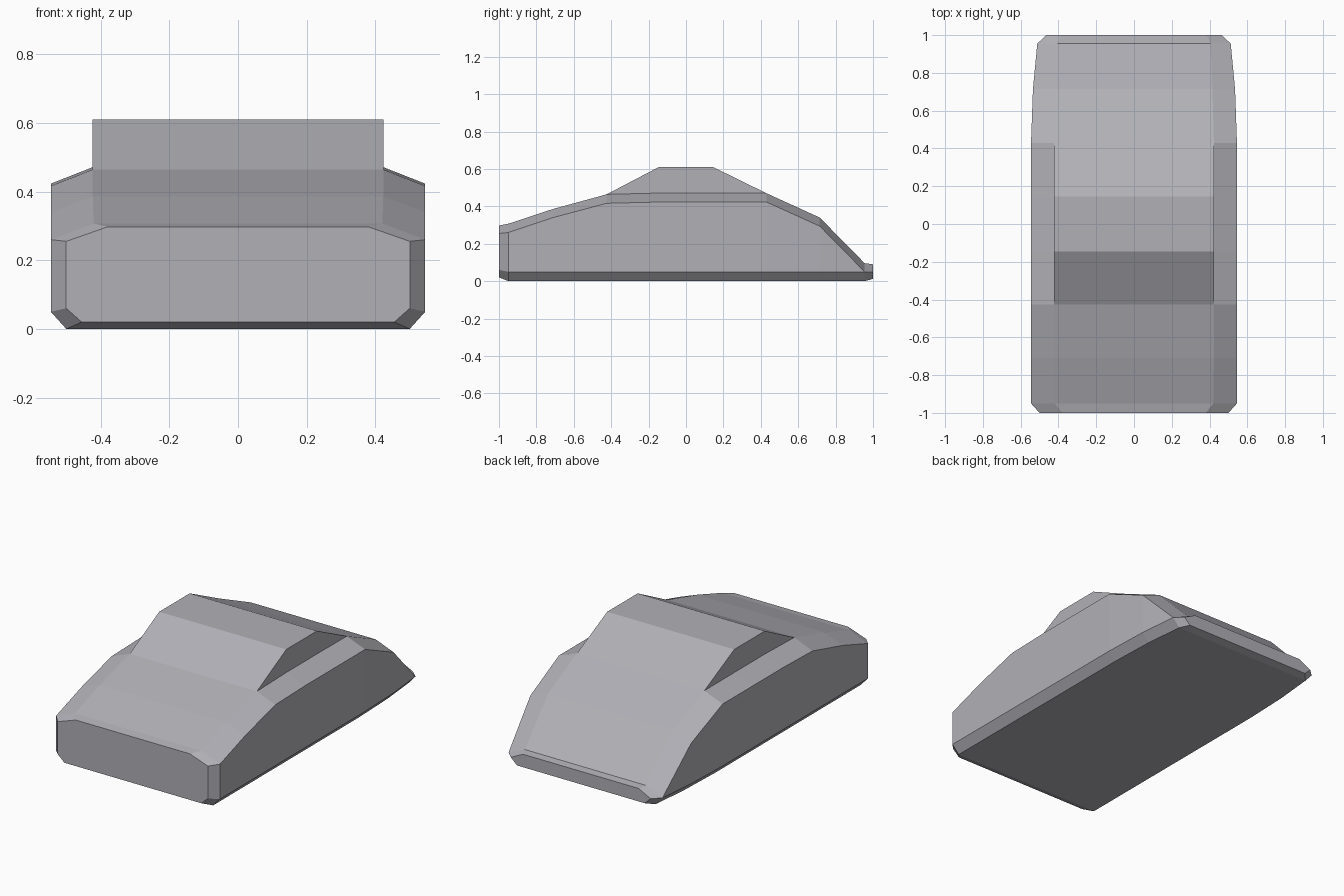
import bpy, bmesh

# Stations along the car: y, side x, bottom x, bottom z, sill z, shoulder z, top x, top z, roof z
STATIONS = [
    (-1.00, 0.50, 0.455, 0.02, 0.06, 0.255, 0.38, 0.297, 0.297),
    (-0.95, 0.545, 0.50, 0.00, 0.05, 0.26, 0.42, 0.307, 0.307),
    (-0.71, 0.545, 0.50, 0.00, 0.05, 0.34, 0.423, 0.386, 0.386),
    (-0.425, 0.545, 0.50, 0.00, 0.05, 0.416, 0.423, 0.464, 0.464),
    (-0.145, 0.545, 0.50, 0.00, 0.05, 0.423, 0.423, 0.471, 0.610),
    (0.145, 0.545, 0.50, 0.00, 0.05, 0.423, 0.423, 0.471, 0.610),
    (0.43, 0.545, 0.50, 0.00, 0.05, 0.423, 0.423, 0.470, 0.470),
    (0.715, 0.535, 0.49, 0.00, 0.05, 0.294, 0.415, 0.340, 0.340),
    (0.955, 0.512, 0.467, 0.00, 0.05, 0.052, 0.405, 0.096, 0.096),
    (1.00, 0.465, 0.425, 0.012, 0.05, 0.052, 0.385, 0.09, 0.09),
]


def section(bm, s):
    """Closed cross-section: right half going up, mirrored left half going down."""
    y, xs, xb, zb, zl, zs, xt, zt, zr = s
    half = [(xb, zb), (xs, zl), (xs, zs), (xt, zt), (xt, zr)]
    ring = half + [(-x, z) for x, z in reversed(half)]
    return [bm.verts.new((x, y, z)) for x, z in ring]


# Car body with raised cabin, lofted through the stations
bm = bmesh.new()
rings = [section(bm, s) for s in STATIONS]
for a, b in zip(rings, rings[1:]):
    n = len(a)
    for i in range(n):
        j = (i + 1) % n
        bm.faces.new((a[i], a[j], b[j], b[i]))

# Nose and tail faces
bm.faces.new(rings[0])
bm.faces.new(rings[-1])

# Collapse the cabin sides where they meet the hood and trunk
bmesh.ops.remove_doubles(bm, verts=bm.verts[:], dist=0.004)
bmesh.ops.recalc_face_normals(bm, faces=bm.faces[:])
mesh = bpy.data.meshes.new("car_body")
bm.to_mesh(mesh)
bm.free()
body = bpy.data.objects.new("car_body", mesh)
bpy.context.collection.objects.link(body)

# Dark grey paint
paint = bpy.data.materials.new("grey_paint")
paint.diffuse_color = (0.44, 0.435, 0.47, 1)
mesh.materials.append(paint)
